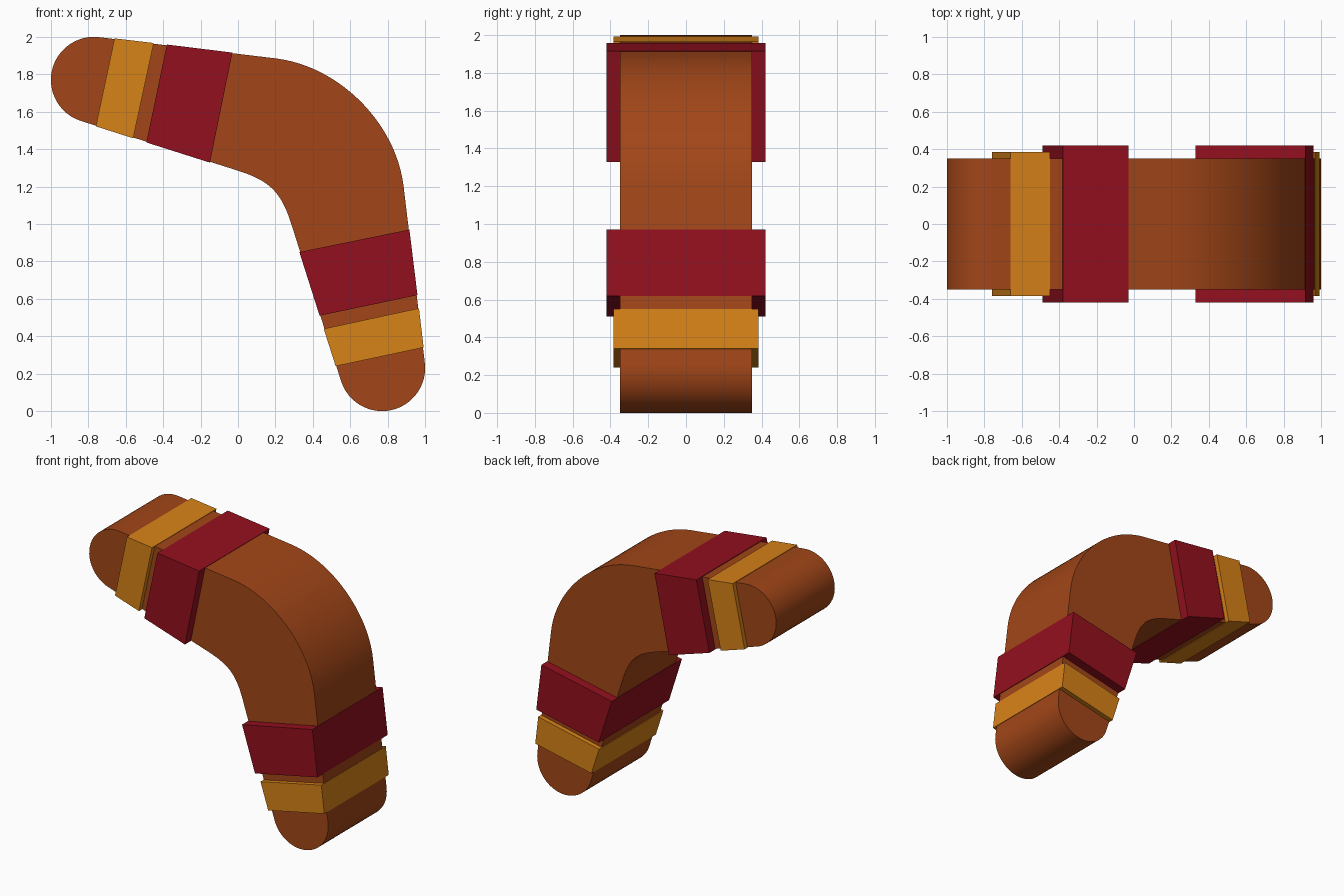
import bpy
import bmesh
from math import cos, sin, radians
from mathutils import Vector
from mathutils.geometry import interpolate_bezier

cube = bpy.data.objects.get("Cube")
if cube:
    bpy.data.objects.remove(cube, do_unlink=True)


def make_material(name, rgb):
    mat = bpy.data.materials.new(name)
    mat.use_nodes = True
    colour = (*rgb, 1.0)
    mat.diffuse_color = colour
    shader = mat.node_tree.nodes["Principled BSDF"]
    shader.inputs["Base Color"].default_value = colour
    shader.inputs["Roughness"].default_value = 0.6
    return mat


def mirrored(p):
    """Reflect an (x, z) point across the diagonal between the two arms."""
    return Vector((p[1] - 1, p[0] + 1))


def bend(start, handle, steps):
    """Symmetric curve running from one arm to the other."""
    return list(interpolate_bezier(Vector(start), Vector(handle),
                                   mirrored(handle), mirrored(start), steps))


def extrude_profile(name, outline, half_depth, mat):
    """Extrude an (x, z) outline equally to the front and back."""
    bm = bmesh.new()
    face = bm.faces.new([bm.verts.new((p[0], -half_depth, p[1])) for p in outline])
    result = bmesh.ops.extrude_face_region(bm, geom=[face])
    verts = [g for g in result["geom"] if isinstance(g, bmesh.types.BMVert)]
    bmesh.ops.translate(bm, verts=verts, vec=(0, 2 * half_depth, 0))
    bmesh.ops.recalc_face_normals(bm, faces=bm.faces)
    mesh = bpy.data.meshes.new(name)
    bm.to_mesh(mesh)
    bm.free()
    mesh.materials.append(mat)
    obj = bpy.data.objects.new(name, mesh)
    bpy.context.collection.objects.link(obj)
    return obj


wood = make_material("wood", (0.36, 0.061, 0.009))
red = make_material("red_paint", (0.29, 0.005, 0.013))
amber = make_material("amber_paint", (0.68, 0.223, 0.009))

# Curved body: outer bend, lower tip, inner bend, upper tip
CAP_STEPS = 24
tip = []
for i in range(CAP_STEPS + 1):
    a = radians(253 + (83 - 253) * i / CAP_STEPS)
    tip.append(Vector((-0.77 + 0.23 * cos(a), 1.77 + 0.23 * sin(a))))
outer = bend((0.2, 1.885), (0.54, 1.845), 24)
inner = bend((0.0, 1.285), (0.17, 1.231), 16)
outline = outer + [mirrored(p) for p in reversed(tip)] + inner[::-1] + tip
body = extrude_profile("body", outline, 0.35, wood)
bpy.ops.object.select_all(action="DESELECT")
body.select_set(True)
bpy.context.view_layer.objects.active = body
bpy.ops.object.shade_smooth_by_angle(angle=radians(30))

# Painted bands, repeated on both arms: top edge, then bottom edge
bands = {
    "wide_band": ([(-0.38, 1.955), (-0.03, 1.912), (-0.15, 1.332), (-0.49, 1.44)], 0.42, red),
    "narrow_band": ([(-0.66, 1.988), (-0.45, 1.963), (-0.56, 1.462), (-0.76, 1.526)], 0.385, amber),
}
for name, (corners, half_depth, mat) in bands.items():
    # Lift the band just clear of the body surface
    raised = [Vector((x, z + (0.004 if i < 2 else -0.004)))
              for i, (x, z) in enumerate(corners)]
    extrude_profile("upper_" + name, raised, half_depth, mat)
    extrude_profile("lower_" + name, [mirrored(p) for p in raised], half_depth, mat)
